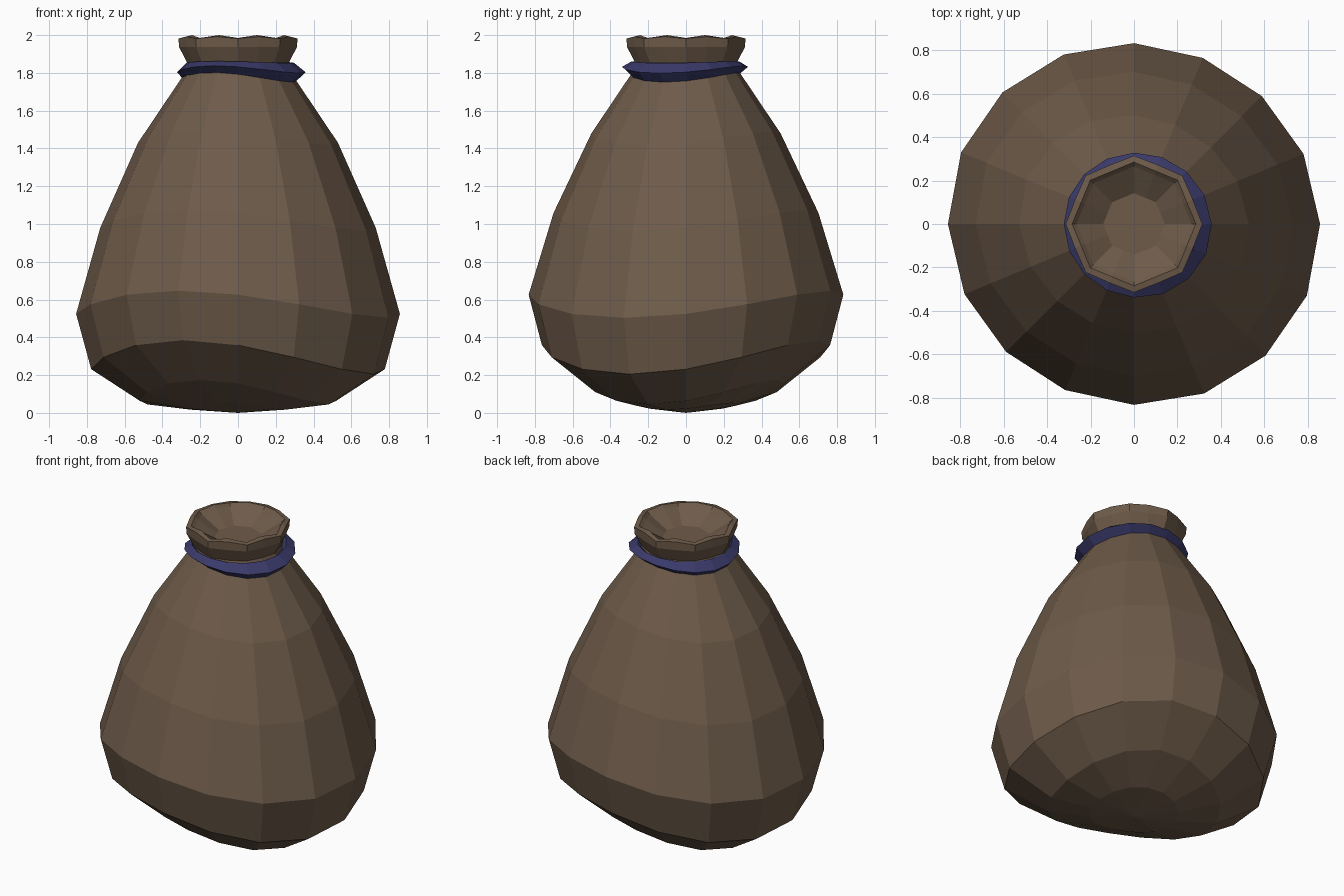
import bpy, math

if "Cube" in bpy.data.objects:
    bpy.data.objects.remove(bpy.data.objects["Cube"])

N = 16
ODD = math.cos(math.pi / 8)   # pulls odd vertices in so 16 points read as an octagon


def wave(a):
    return math.cos(2 * (a + math.pi / 8))


def make(name, verts, faces, color):
    mesh = bpy.data.meshes.new(name)
    mesh.from_pydata(verts, [], faces)
    mat = bpy.data.materials.new(name + "_colour")
    mat.diffuse_color = color
    mat.use_nodes = True
    mat.node_tree.nodes["Principled BSDF"].inputs["Base Color"].default_value = mat.diffuse_color
    mesh.materials.append(mat)
    obj = bpy.data.objects.new(name, mesh)
    bpy.context.collection.objects.link(obj)
    return obj


def loft(rings, closed=False):
    """rings: (radius, radius wave, z, z wave, octagon pull 0..1, odd lift, x shift)"""
    verts, faces = [], []
    for r, rw, z, zw, octo, lift, dx in rings:
        for i in range(N):
            a = 2 * math.pi * i / N
            odd = i % 2
            rad = r + rw * wave(a)
            if odd:
                rad *= 1 - octo * (1 - ODD)
            rad += dx * math.cos(a + 0.3)
            verts.append((rad * math.cos(a), rad * math.sin(a),
                          z - zw * wave(a) + odd * lift))
    n = len(rings)
    for k in range(n if closed else n - 1):
        p, q = k * N, (k + 1) % n * N
        for i in range(N):
            j = (i + 1) % N
            faces.append((p + i, p + j, q + j, q + i))
    return verts, faces


# Sack: saddle-shaped bottom, tapering body, gathered neck and octagonal mouth
sack = [
    (0.27, 0.00, 0.035, 0.018, 0, 0, 0),
    (0.52, 0.00, 0.11, 0.065, 0, 0, 0),
    (0.77, 0.01, 0.295, 0.09, 0, 0, 0),
    (0.845, 0.017, 0.575, 0.072, 0, 0, 0),
    (0.715, 0.02, 1.02, 0.056, 0, 0, 0),
    (0.515, 0.02, 1.455, 0.035, 0, 0, 0),
    (0.29, 0.01, 1.79, 0.02, 0, 0, 0),
    (0.27, 0.00, 1.855, 0.00, 0.5, 0, 0),
    (0.312, 0.00, 1.937, 0.00, 0.8, 0, 0),
    (0.315, 0.00, 1.982, 0.00, 0.9, 0.01, 0),
    (0.285, 0.00, 1.985, 0.00, 1, 0.015, 0),
    (0.265, 0.00, 1.97, 0.00, 1, 0.01, 0),
    (0.142, 0.00, 1.90, 0.00, 1, 0, 0),
]
v, f = loft(sack)
bottom = len(v)
v.append((0, 0, 0))
f += [(bottom, (i + 1) % N, i) for i in range(N)]      # bottom fan
top = (len(sack) - 1) * N
f.append(tuple(range(top, top + N)))                    # mouth floor
make("sack", v, f, (0.156, 0.105, 0.068, 1))

# Cord: ridged band tied around the neck
cord = [
    (0.285, 0.01, 1.77, 0.022, 0, 0, 0.015),
    (0.337, 0.005, 1.818, 0.02, 0, 0, 0.018),
    (0.285, 0.00, 1.857, 0.005, 0, 0, 0.012),
    (0.25, 0.00, 1.82, 0.01, 0, 0, 0.0),
]
v, f = loft(cord, closed=True)
make("neck_cord", v, f, (0.042, 0.042, 0.145, 1))
